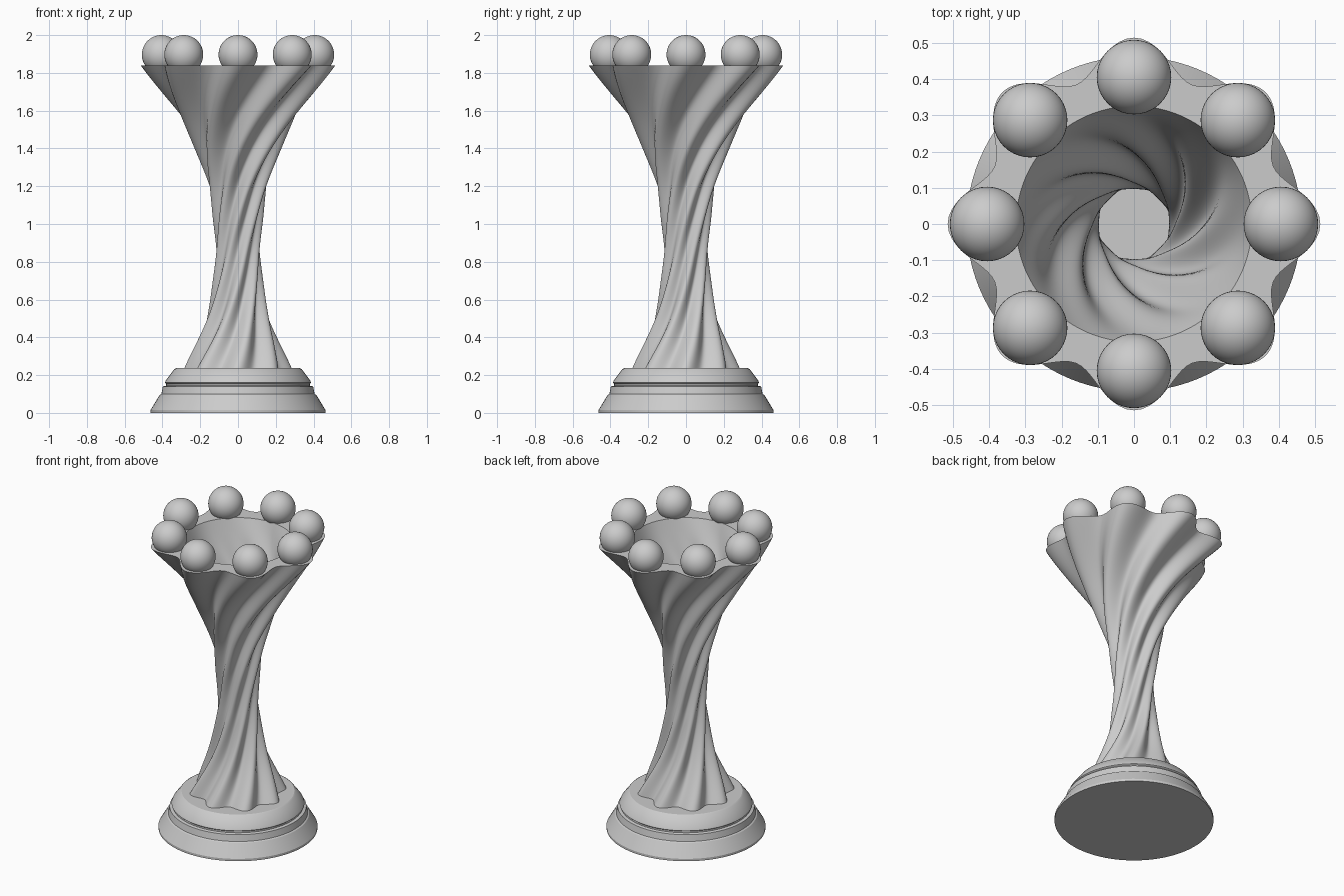
import bpy, bmesh
from math import sin, cos, pi, radians

if "Cube" in bpy.data.objects:
    bpy.data.objects.remove(bpy.data.objects["Cube"])

LOBES = 8
Z0, Z1 = 0.2, 1.84
TWIST = radians(183)


def finish(name, bm, angle):
    bmesh.ops.recalc_face_normals(bm, faces=bm.faces)
    me = bpy.data.meshes.new(name)
    bm.to_mesh(me)
    bm.free()
    ob = bpy.data.objects.new(name, me)
    bpy.context.collection.objects.link(ob)
    bpy.ops.object.select_all(action='DESELECT')
    ob.select_set(True)
    bpy.context.view_layer.objects.active = ob
    bpy.ops.object.shade_smooth_by_angle(angle=radians(angle))
    return ob


def bridge(bm, a, b):
    n = len(a)
    for i in range(n):
        j = (i + 1) % n
        bm.faces.new((a[i], a[j], b[j], b[i]))


def curve(table, z):
    # smooth (Catmull-Rom style) lookup of (radius, wave depth) at height z
    k = 0
    while k < len(table) - 2 and z > table[k + 1][0]:
        k += 1
    p1, p2 = table[k], table[k + 1]
    p0, p3 = table[max(k - 1, 0)], table[min(k + 2, len(table) - 1)]
    h = p2[0] - p1[0]
    t = (z - p1[0]) / h
    out = []
    for c in (1, 2):
        m1 = (p2[c] - p0[c]) / (p2[0] - p0[0]) * h
        m2 = (p3[c] - p1[c]) / (p3[0] - p1[0]) * h
        out.append((2*t**3 - 3*t**2 + 1) * p1[c] + (t**3 - 2*t**2 + t) * m1
                   + (3*t**2 - 2*t**3) * p2[c] + (t**3 - t**2) * m2)
    return out


# stepped round base
bm = bmesh.new()
profile = [(0.463, 0), (0.463, 0.015), (0.415, 0.095), (0.406, 0.1), (0.398, 0.14),
           (0.38, 0.144), (0.38, 0.154), (0.387, 0.16), (0.382, 0.172),
           (0.337, 0.232), (0.328, 0.237)]
rings = [[bm.verts.new((r * cos(2*pi*i/96), r * sin(2*pi*i/96), z)) for i in range(96)]
         for r, z in profile]
for a, b in zip(rings, rings[1:]):
    bridge(bm, a, b)
bm.faces.new(rings[0])
bm.faces.new(rings[-1])
finish("base", bm, 25)

# twisted fluted vase: (height, mean radius, wave depth) outside and inside
outer = [(0.2, 0.272, 0.028), (0.5, 0.152, 0.022), (0.78, 0.112, 0.013), (1.0, 0.116, 0.014),
         (1.25, 0.152, 0.022), (1.53, 0.262, 0.034), (1.84, 0.466, 0.049)]
inner = [(0.2, 0.24, 0.02), (0.5, 0.13, 0.01), (0.78, 0.102, 0.004), (1.0, 0.106, 0.005),
         (1.25, 0.136, 0.013), (1.53, 0.215, 0.016), (1.84, 0.326, 0.0)]
N, STEPS = 160, 64


def shell_rings(bm, table):
    out = []
    for s in range(STEPS + 1):
        t = s / STEPS
        z = Z0 + (Z1 - Z0) * t
        rad, amp = curve(table, z)
        # twist is strongest around the neck
        turn = (0.6 * t + 0.4 * t * t * (3 - 2 * t) - 1) * TWIST
        ring = []
        for i in range(N):
            a = 2 * pi * i / N
            r = rad + amp * cos(LOBES * a)
            ring.append(bm.verts.new((r * cos(a + turn), r * sin(a + turn), z)))
        out.append(ring)
    return out


bm = bmesh.new()
shells = [shell_rings(bm, t) for t in (outer, inner)]
for rings in shells:
    for a, b in zip(rings, rings[1:]):
        bridge(bm, a, b)
bridge(bm, shells[0][-1], shells[1][-1])
bridge(bm, shells[0][0], shells[1][0])
finish("twisted_vase", bm, 40)

# ring of balls resting on the rim lobes
for k in range(LOBES):
    a = 2 * pi * k / LOBES
    bpy.ops.mesh.primitive_uv_sphere_add(segments=40, ring_count=24, radius=0.103,
                                         location=(0.406 * cos(a), 0.406 * sin(a), 1.897))
    bpy.context.object.name = f"rim_ball_{k + 1}"
    bpy.ops.object.shade_smooth()
